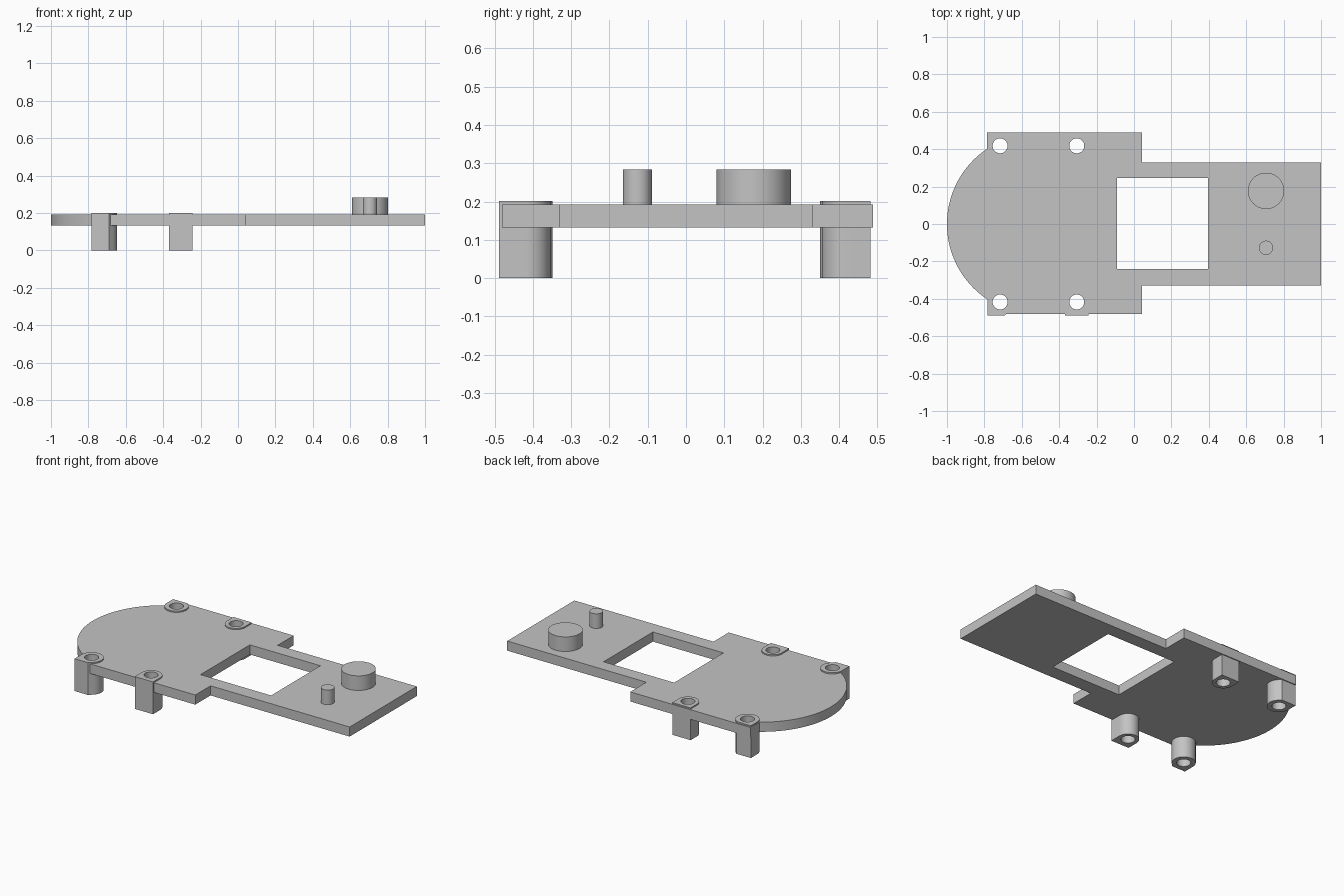
import bpy, bmesh
from math import cos, sin, pi, radians

cube = bpy.data.objects.get("Cube")
if cube:
    bpy.data.objects.remove(cube, do_unlink=True)

grey = bpy.data.materials.new("light grey")
grey.use_nodes = True
grey.diffuse_color = (0.55, 0.55, 0.55, 1)
grey.node_tree.nodes["Principled BSDF"].inputs["Base Color"].default_value = (0.55, 0.55, 0.55, 1)


def arc(cx, cy, r, start, end, n):
    """Points on an arc, angles in degrees."""
    angles = [radians(start + (end - start) * i / n) for i in range(n + 1)]
    return [(cx + r * cos(a), cy + r * sin(a)) for a in angles]


def circle(cx, cy, r, n=48):
    return arc(cx, cy, r, 0, 360, n)[:-1]


def prism(name, outline, z0, z1):
    """Extrude a flat outline upward from z0 to z1."""
    bm = bmesh.new()
    face = bm.faces.new([bm.verts.new((x, y, z0)) for x, y in outline])
    top = bmesh.ops.extrude_face_region(bm, geom=[face])["geom"]
    bmesh.ops.translate(bm, vec=(0, 0, z1 - z0),
                        verts=[v for v in top if isinstance(v, bmesh.types.BMVert)])
    bmesh.ops.recalc_face_normals(bm, faces=bm.faces)
    mesh = bpy.data.meshes.new(name)
    bm.to_mesh(mesh)
    bm.free()
    mesh.materials.append(grey)
    obj = bpy.data.objects.new(name, mesh)
    bpy.context.collection.objects.link(obj)
    return obj


def select(obj):
    bpy.ops.object.select_all(action='DESELECT')
    obj.select_set(True)
    bpy.context.view_layer.objects.active = obj


def cut(obj, outline):
    """Cut an outline right through an object."""
    cutter = prism("cutter", outline, -0.1, 0.4)
    cutter.hide_render = True
    select(obj)
    mod = obj.modifiers.new("cut", 'BOOLEAN')
    mod.operation = 'DIFFERENCE'
    mod.solver = 'EXACT'
    mod.object = cutter
    bpy.ops.object.modifier_apply(modifier=mod.name)
    bpy.data.objects.remove(cutter, do_unlink=True)


def smooth(obj):
    select(obj)
    bpy.ops.object.shade_smooth_by_angle(angle=radians(30))


BOTTOM, TOP = 0.133, 0.193
BACK, FRONT = 0.488, -0.48
NARROW, STEP = 0.33, 0.042
ROUND_X, ROUND_R = -0.516, 0.484
LEFT = -0.785

# Plate: rounded end, wide body, stepped narrow end
rounded = [p for p in arc(ROUND_X, 0, ROUND_R, 124, 248, 64)]
outline = [(1, -NARROW), (1, NARROW), (STEP, NARROW), (STEP, BACK), (LEFT, BACK)]
outline += rounded + [(-0.69, FRONT), (STEP, FRONT), (STEP, -NARROW)]
plate = prism("base_plate", outline, BOTTOM, TOP)

# Window through the plate
cut(plate, [(-0.09, -0.24), (0.396, -0.24), (0.396, 0.245), (-0.09, 0.245)])

# Mounting posts, each rounded inward and squared toward the outer edge
for side, name, cy, edge in ((1, "back", 0.418, 0.482), (-1, "front", -0.417, -0.488)):
    for place, cx, r in (("outer", -0.716, 0.068), ("inner", -0.306, 0.063)):
        if place == "outer":
            shape = arc(cx, cy, r, side * 45, -side * 180, 36)
            shape += [(cx - r, edge), (cx + r * 2 ** 0.5 - abs(edge - cy), edge)]
        else:
            shape = arc(cx, cy, r, 0, -side * 180, 32)
            shape += [(cx - r, edge), (cx + r, edge)]
        hole = circle(cx, cy, 0.04)
        cut(plate, hole)
        post = prism(f"{name}_{place}_post", shape, 0, 0.201)
        cut(post, hole)
        smooth(post)
smooth(plate)

# Upright pegs on the narrow end
for name, cy, r in (("large_peg", 0.177, 0.097), ("small_peg", -0.127, 0.038)):
    smooth(prism(name, circle(0.706, cy, r, 64), TOP - 0.01, 0.284))
